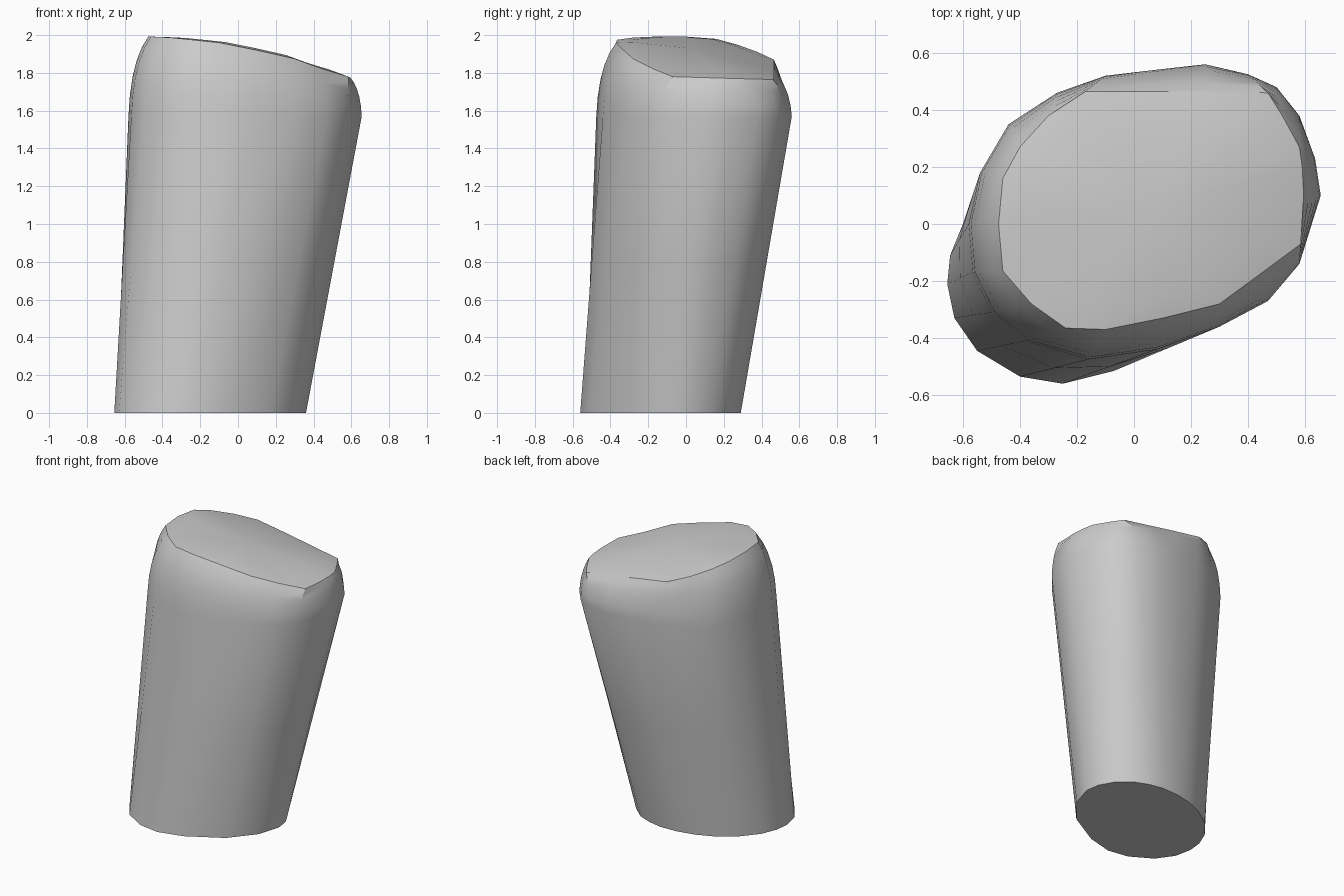
import bpy, bmesh, math
from mathutils import Vector

cube = bpy.data.objects.get("Cube")
if cube:
    bpy.data.objects.remove(cube, do_unlink=True)

# Plain grey material
grey = bpy.data.materials.new("light_grey")
grey.use_nodes = True
colour = (0.6, 0.6, 0.6, 1)
grey.diffuse_color = colour
grey.node_tree.nodes["Principled BSDF"].inputs["Base Color"].default_value = colour

# Matching outlines, counter-clockwise from +x: foot, shoulder and slanted cap
foot = [(.36, -.05), (.345, .05), (.29, .15), (.2, .23), (.1, .27),
        (0, .29), (-.13, .285), (-.25, .26), (-.37, .21), (-.5, .12),
        (-.6, 0), (-.645, -.11), (-.655, -.21), (-.63, -.33), (-.55, -.445),
        (-.4, -.535), (-.25, -.56), (-.07, -.515), (.17, -.38), (.31, -.21)]
shoulder = [(.655, .1), (.635, .23), (.58, .38), (.5, .48), (.4, .525),
            (.25, .56), (.07, .54), (-.1, .52), (-.27, .46), (-.44, .35),
            (-.54, .18), (-.58, 0), (-.565, -.17), (-.5, -.31), (-.38, -.41),
            (-.16, -.475), (.08, -.44), (.3, -.36), (.47, -.27), (.58, -.14)]
cap = [(.595, .1, 1.775), (.59, .2, 1.772), (.58, .27, 1.77), (.52, .38, 1.767),
       (.47, .46, 1.765), (.25, .465, 1.80), (.05, .465, 1.835), (-.17, .465, 1.87),
       (-.3, .38, 1.91), (-.4, .27, 1.95), (-.46, .16, 1.98), (-.475, 0, 1.992),
       (-.46, -.165, 1.992), (-.36, -.28, 1.987), (-.24, -.365, 1.975),
       (-.1, -.37, 1.96), (.1, -.33, 1.92), (.3, -.28, 1.875),
       (.45, -.17, 1.82), (.585, -.07, 1.78)]
SHOULDER_Z = 1.57

foot = [Vector((x, y, 0)) for x, y in foot]
shoulder = [Vector((x, y, SHOULDER_Z)) for x, y in shoulder]
cap = [Vector(p) for p in cap]
centre = Vector((.06, .05, 1.915))


def rounded(a, b, t):
    """Point on a quadratic curve that bulges out from shoulder a to cap b."""
    c = a.lerp(b, .1)
    c.z = a.z + (b.z - a.z) * .7
    return a * (1 - t) ** 2 + c * 2 * t * (1 - t) + b * t * t


# Straight wall, rounded shoulder, then a slightly domed cap
rings = [foot, [a.lerp(b, .5) for a, b in zip(foot, shoulder)]]
rings += [[rounded(a, b, t) for a, b in zip(shoulder, cap)]
          for t in (0, .2, .4, .6, .8, 1)]
rings.append([p.lerp(centre, .2) + Vector((0, 0, .012)) for p in cap])

bm = bmesh.new()
loops = [[bm.verts.new(p) for p in ring] for ring in rings]
n = len(foot)
for low, high in zip(loops, loops[1:]):
    for i in range(n):
        j = (i + 1) % n
        bm.faces.new((low[i], low[j], high[j], high[i]))
bm.faces.new(loops[0][::-1])
top = bm.verts.new(centre + Vector((0, 0, .012)))
for i in range(n):
    bm.faces.new((loops[-1][i], loops[-1][(i + 1) % n], top))
bmesh.ops.recalc_face_normals(bm, faces=bm.faces)

mesh = bpy.data.meshes.new("slanted_stump")
bm.to_mesh(mesh)
bm.free()
mesh.materials.append(grey)
stump = bpy.data.objects.new("slanted_stump", mesh)
bpy.context.collection.objects.link(stump)

# Smooth walls with a crisp base and cap rim
bpy.ops.object.select_all(action='DESELECT')
stump.select_set(True)
bpy.context.view_layer.objects.active = stump
bpy.ops.object.shade_smooth_by_angle(angle=math.radians(30))
